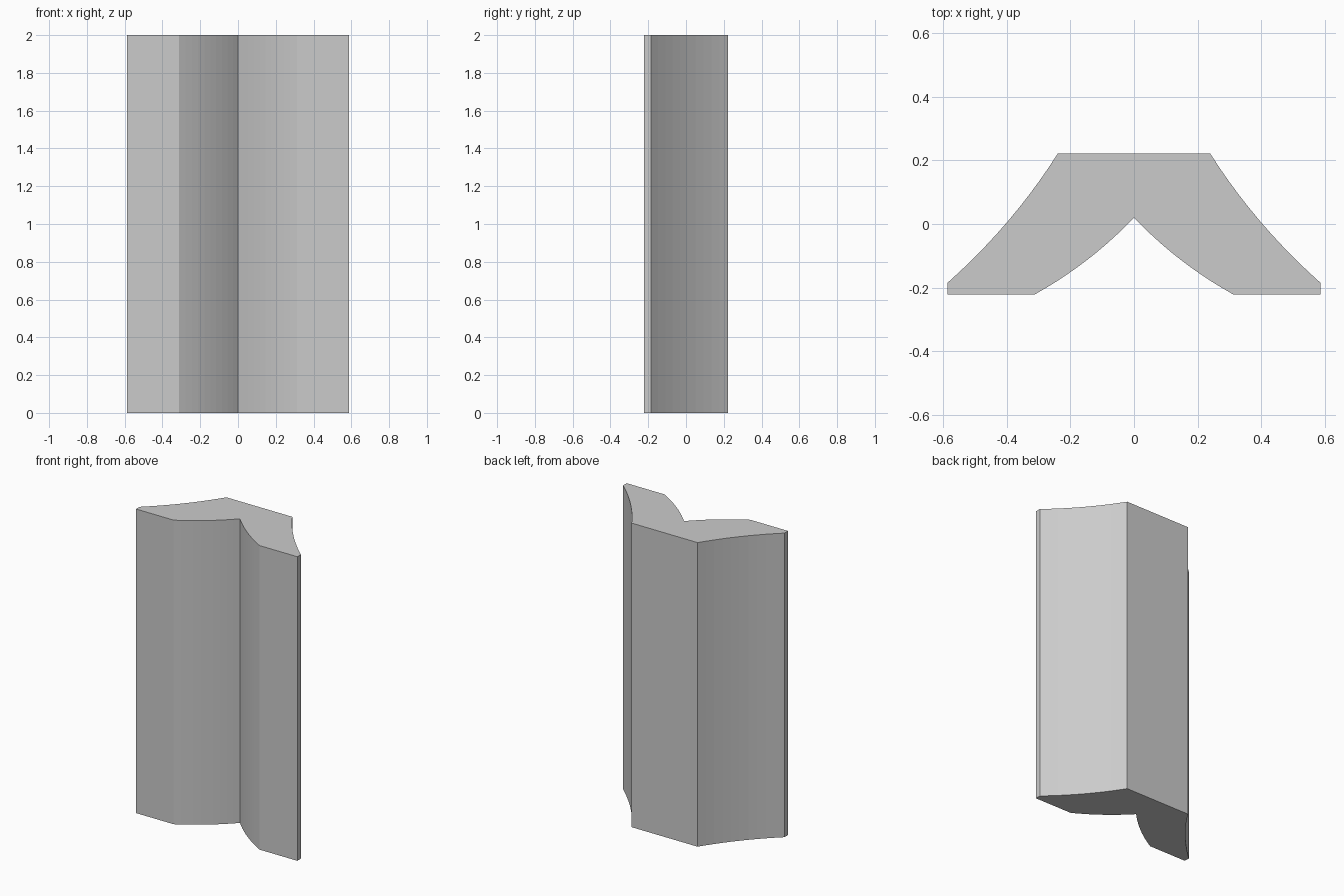
import bpy
import bmesh
from mathutils import Vector

HEIGHT = 2.0
STEPS = 10

cube = bpy.data.objects.get("Cube")
if cube:
    bpy.data.objects.remove(cube, do_unlink=True)


def curve(start, control, end):
    """Points along a quadratic curve, both ends included."""
    a, b, c = Vector(start), Vector(control), Vector(end)
    ts = [i / STEPS for i in range(STEPS + 1)]
    return [a * (1 - t) ** 2 + b * 2 * t * (1 - t) + c * t * t for t in ts]


# Half of the cross-section: inner groove, flat foot, outer flank
inner = curve((0, 0.02), (0.137, -0.124), (0.313, -0.222))
outer = curve((0.587, -0.185), (0.38, 0.0), (0.24, 0.222))
half = inner + [Vector((0.587, -0.222))] + outer

# Mirror the half to close the outline, sharing the groove apex
outline = half + [Vector((-p.x, p.y)) for p in reversed(half[1:])]

# Extrude the outline into the angled bar
bm = bmesh.new()
base = bm.faces.new([bm.verts.new((p.x, p.y, 0)) for p in outline])
top = bmesh.ops.extrude_face_region(bm, geom=[base], use_keep_orig=True)
top_verts = [v for v in top["geom"] if isinstance(v, bmesh.types.BMVert)]
bmesh.ops.translate(bm, vec=(0, 0, HEIGHT), verts=top_verts)
bmesh.ops.recalc_face_normals(bm, faces=bm.faces)
mesh = bpy.data.meshes.new("angled_bar")
bm.to_mesh(mesh)
bm.free()

bar = bpy.data.objects.new("angled_bar", mesh)
bpy.context.collection.objects.link(bar)

# Plain grey material
grey = bpy.data.materials.new("plain_grey")
grey.use_nodes = True
colour = (0.6, 0.6, 0.6, 1)
grey.diffuse_color = colour
grey.node_tree.nodes["Principled BSDF"].inputs["Base Color"].default_value = colour
mesh.materials.append(grey)
